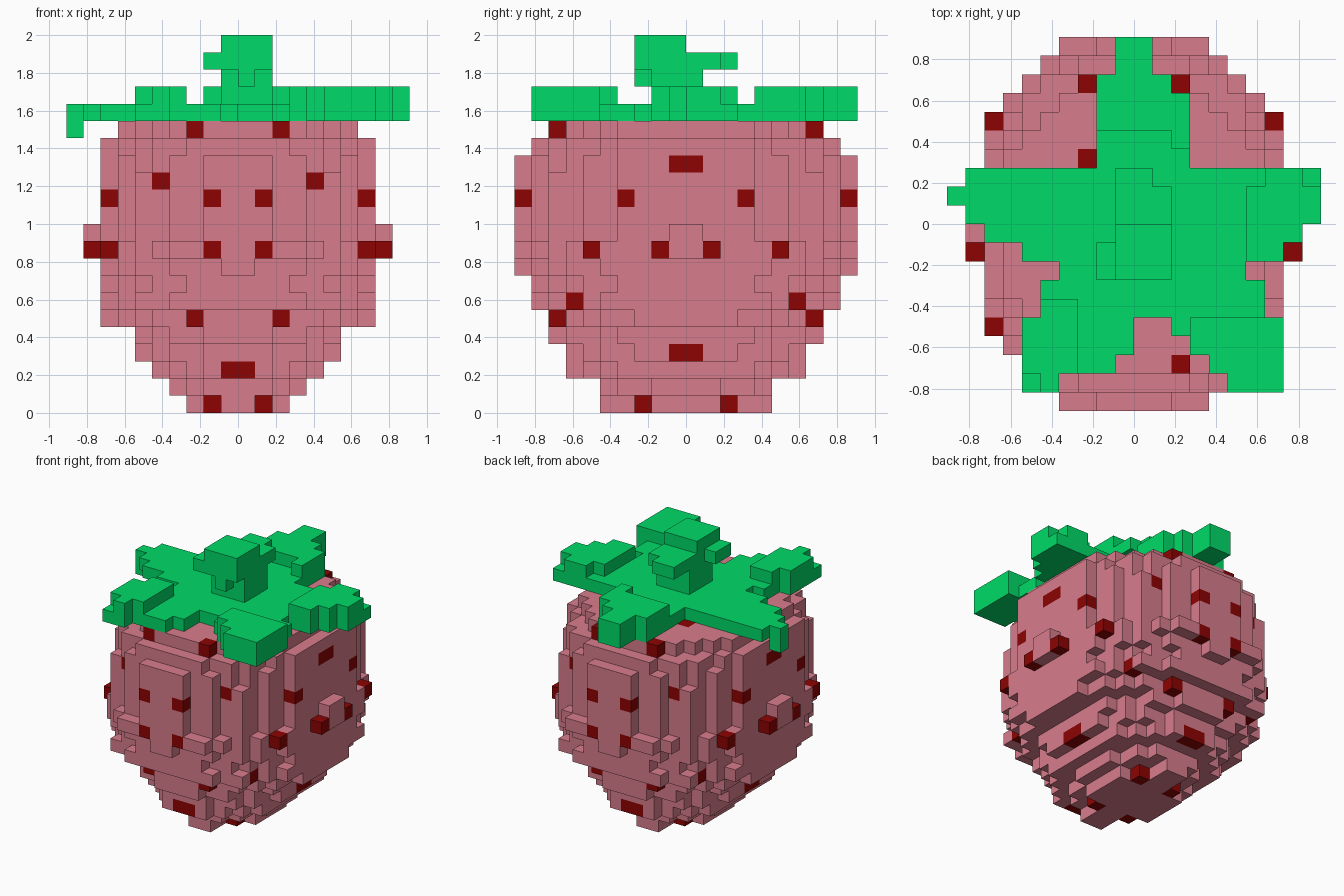
import bpy
import bmesh
from mathutils import Vector

cube = bpy.data.objects.get("Cube")
if cube:
    bpy.data.objects.remove(cube, do_unlink=True)

V = 1 / 11  # edge length of one block


def material(name, rgb):
    m = bpy.data.materials.new(name)
    m.use_nodes = True
    m.diffuse_color = (*rgb, 1)
    bsdf = next(n for n in m.node_tree.nodes if n.type == 'BSDF_PRINCIPLED')
    bsdf.inputs["Base Color"].default_value = (*rgb, 1)
    bsdf.inputs["Roughness"].default_value = 0.8
    return m


PINK = material("berry pink", (0.69, 0.205, 0.262))
DARK = material("seed dark red", (0.27, 0.001, 0.001))
GREEN = material("leaf green", (0.0, 0.71, 0.138))


def box(x0, x1, y0, y1, z0, z1):
    """Set of block cells filling a box."""
    return {(x, y, z) for x in range(x0, x1) for y in range(y0, y1) for z in range(z0, z1)}


def build_blocks(name, cells, mats, colour=lambda c: 0):
    """Mesh only the exposed sides of a set of block cells."""
    bm = bmesh.new()
    corners = {}

    def vert(p):
        key = tuple(int(round(c)) for c in p)
        if key not in corners:
            corners[key] = bm.verts.new(Vector(key) * V)
        return corners[key]

    for cell in sorted(cells):
        centre = Vector(cell) + Vector((0.5, 0.5, 0.5))
        for axis in range(3):
            for sign in (-1, 1):
                n = Vector((0, 0, 0))
                n[axis] = sign
                if tuple(int(a + b) for a, b in zip(cell, n)) in cells:
                    continue
                u = Vector((0, 0, 0))
                u[(axis + 1) % 3] = 0.5
                w = n.cross(u)
                mid = centre + n * 0.5
                f = bm.faces.new([vert(mid + a * u + b * w)
                                  for a, b in ((-1, -1), (1, -1), (1, 1), (-1, 1))])
                f.material_index = colour(cell)
    mesh = bpy.data.meshes.new(name)
    bm.to_mesh(mesh)
    bm.free()
    for m in mats:
        mesh.materials.append(m)
    ob = bpy.data.objects.new(name, mesh)
    bpy.context.collection.objects.link(ob)
    return ob


# Berry: one rounded slice per layer (x radius, y radius, roundness exponent),
# pointed near the bottom and flattened at the sides
SLICES = [(3.3, 5.2, 1.2), (4.3, 5.2, 1.6), (5.4, 7.2, 1.8), (6.4, 7.2, 1.8),
          (6.4, 8.2, 1.8), (8, 8, 2), (8.1, 9.1, 2.5), (8.6, 9.1, 2),
          (9, 9.55, 2), (9.3, 10.26, 2), (8.4, 9.95, 2), (8.4, 9.95, 2),
          (8.4, 9.95, 2), (8.4, 9.95, 2), (8.2, 9.9, 2), (8.2, 9, 2), (7.4, 8, 2)]
berry = set()
for z, (a, b, n) in enumerate(SLICES):
    berry |= {c for c in box(-8, 8, -10, 10, z, z + 1)
              if abs((c[0] + .5) / a) ** n + abs((c[1] + .5) / b) ** n <= 1}

# Side bumps, each with a pair of seeds
for x in (-9, 8):
    berry |= box(x, x + 1, -1, 1, 9, 11) | box(x, x + 1, -2, 2, 9, 10)

# Seeds by distance from the middle and layer: front/back, then left/right
FRONT_SEEDS = {(2, 16), (4, 13), (1, 12), (1, 9), (2, 5), (0, 2)}
SIDE_SEEDS = {(0, 14), (3, 12), (1, 9), (5, 9), (6, 6), (0, 3), (2, 0)}


def mirror_index(i):
    return i if i >= 0 else -1 - i


def seed_colour(cell):
    x, y, z = cell
    ax, ay = mirror_index(x), mirror_index(y)
    outer_y = (x, y + (1 if y >= 0 else -1), z) not in berry
    outer_x = (x + (1 if x >= 0 else -1), y, z) not in berry
    if (ax, z) in FRONT_SEEDS and outer_y:
        return 1
    if (ay, z) in SIDE_SEEDS and outer_x:
        return 1
    return 1 if (ax, ay, z) == (2, 3, 16) else 0


build_blocks("berry", berry, [PINK, DARK], seed_colour)

# Leaf crown: flat star of five leaves, as row strips (x0, x1, y0, y1)
STRIPS = [(-1, 1, 8, 10), (-2, 2, 7, 8), (-2, 3, 3, 7), (-9, 10, 0, 3), (-8, 9, -1, 0),
          (-6, 8, -2, -1), (-4, 6, -3, -2), (-5, 7, -5, -3),
          (-6, 0, -6, -5), (2, 8, -6, -5), (-6, 0, -7, -6), (3, 8, -7, -6),
          (-6, -1, -8, -7), (4, 8, -8, -7), (-6, -4, -9, -8), (5, 8, -9, -8)]
flat = set()
for strip in STRIPS:
    flat |= box(*strip, 17, 18)
# Raised leaf tips: back, right, front right, front left
tips = (box(-2, 3, 5, 10, 18, 19) | box(2, 3, 4, 5, 18, 19)
        | box(6, 10, -2, 2, 18, 19) | box(7, 9, 2, 3, 18, 19)
        | box(3, 8, -9, -5, 18, 19) | box(-6, -3, -8, -5, 18, 19)
        | box(-5, -3, -9, -4, 18, 19))
raised = {c for c in tips if (c[0], c[1], 17) in flat}
# Left leaf bends down at its end
droop = box(-10, -9, 1, 2, 16, 18)
build_blocks("leaf_crown", flat | raised | droop, [GREEN])

# Stem: narrow trunk, thick bent top and small branch stubs
stem = (box(-1, 2, -2, 1, 18, 20) | box(0, 1, -3, -2, 19, 20)
        | box(-1, 2, -3, 0, 20, 22) | box(-2, -1, -3, -1, 20, 21)
        | box(-1, 2, 0, 2, 20, 21) | box(-1, 1, 2, 3, 20, 21))
build_blocks("stem", stem, [GREEN])
